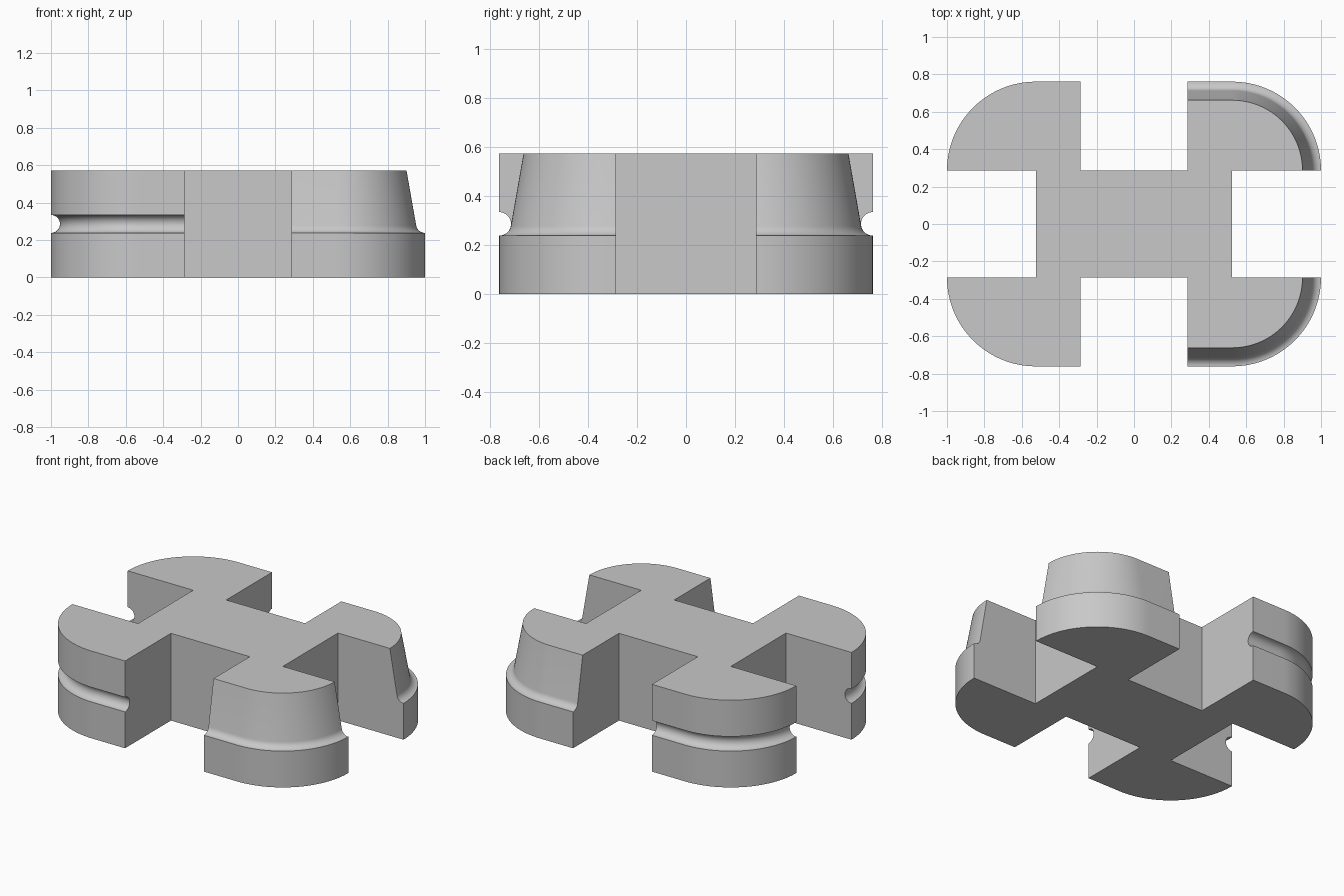
import bpy
import bmesh
from math import sin, cos, tan, radians

cube = bpy.data.objects.get("Cube")
if cube:
    bpy.data.objects.remove(cube, do_unlink=True)

HEIGHT = 0.572
NOTCH = 0.286        # half width of the four square notches
CORE_X = 0.525       # half length of the core, also the lobe arc centre
LOBE_R = 0.475
GROOVE_R = 0.048
GROOVE_Z = HEIGHT / 2
ARC_STEPS = 32


def groove_arc(end, steps):
    """Round cut as (inset, z) pairs, starting at its lower edge."""
    angles = [radians(end * i / steps) for i in range(steps + 1)]
    return [(GROOVE_R * sin(a), GROOVE_Z - GROOVE_R * cos(a)) for a in angles]


# Wall profiles: grooved on the right side, tapered on the left side
grooved = [(0, 0)] + groove_arc(180, 20) + [(0, HEIGHT)]
tapered = [(0, 0)] + groove_arc(80, 10)
inset, z = tapered[-1]
tapered.append((inset + (HEIGHT - z) * tan(radians(10)), HEIGHT))

bm = bmesh.new()


def lobe(sx, sy, profile):
    """Build one corner lobe's outer wall and notch walls; return its cap outlines."""
    rows = []
    for inset, z in profile:
        r = LOBE_R - inset
        row = []
        for i in range(ARC_STEPS + 1):
            a = radians(90 * i / ARC_STEPS)
            row.append((CORE_X + r * cos(a), NOTCH + r * sin(a)))
        row.append((NOTCH, NOTCH + r))
        rows.append([bm.verts.new((sx * x, sy * y, z)) for x, y in row])

    for low, high in zip(rows, rows[1:]):
        for i in range(len(low) - 1):
            bm.faces.new((low[i], low[i + 1], high[i + 1], high[i]))

    side = [bm.verts.new((sx * CORE_X, sy * NOTCH, h)) for h in (0, HEIGHT)]
    end = [bm.verts.new((sx * NOTCH, sy * NOTCH, h)) for h in (0, HEIGHT)]
    bm.faces.new([row[0] for row in rows] + [side[1], side[0]])
    bm.faces.new([row[-1] for row in rows] + [end[1], end[0]])

    bottom = [side[0]] + rows[0] + [end[0]]
    top = [side[1]] + rows[-1] + [end[1]]
    if sx * sy < 0:
        bottom.reverse()
        top.reverse()
    return bottom, top


# Four lobes, in order round the block
lobes = [lobe(sx, sy, tapered if sx > 0 else grooved)
         for sx, sy in ((1, 1), (-1, 1), (-1, -1), (1, -1))]

# Core walls between neighbouring lobes
for (b0, t0), (b1, t1) in zip(lobes, lobes[1:] + lobes[:1]):
    bm.faces.new((b0[-1], b1[0], t1[0], t0[-1]))

# Flat bottom and top
bm.faces.new([v for bottom, _ in lobes for v in bottom])
bm.faces.new([v for _, top in lobes for v in top])
bmesh.ops.recalc_face_normals(bm, faces=bm.faces)

mesh = bpy.data.meshes.new("four_lobed_block")
bm.to_mesh(mesh)
bm.free()
block = bpy.data.objects.new("four_lobed_block", mesh)
bpy.context.collection.objects.link(block)

# Plain grey finish
grey = bpy.data.materials.new("plain_grey")
grey.use_nodes = True
colour = (0.58, 0.58, 0.58, 1)
grey.diffuse_color = colour
grey.node_tree.nodes["Principled BSDF"].inputs["Base Color"].default_value = colour
mesh.materials.append(grey)

bpy.ops.object.select_all(action="DESELECT")
block.select_set(True)
bpy.context.view_layer.objects.active = block
bpy.ops.object.shade_smooth_by_angle(angle=radians(30))
